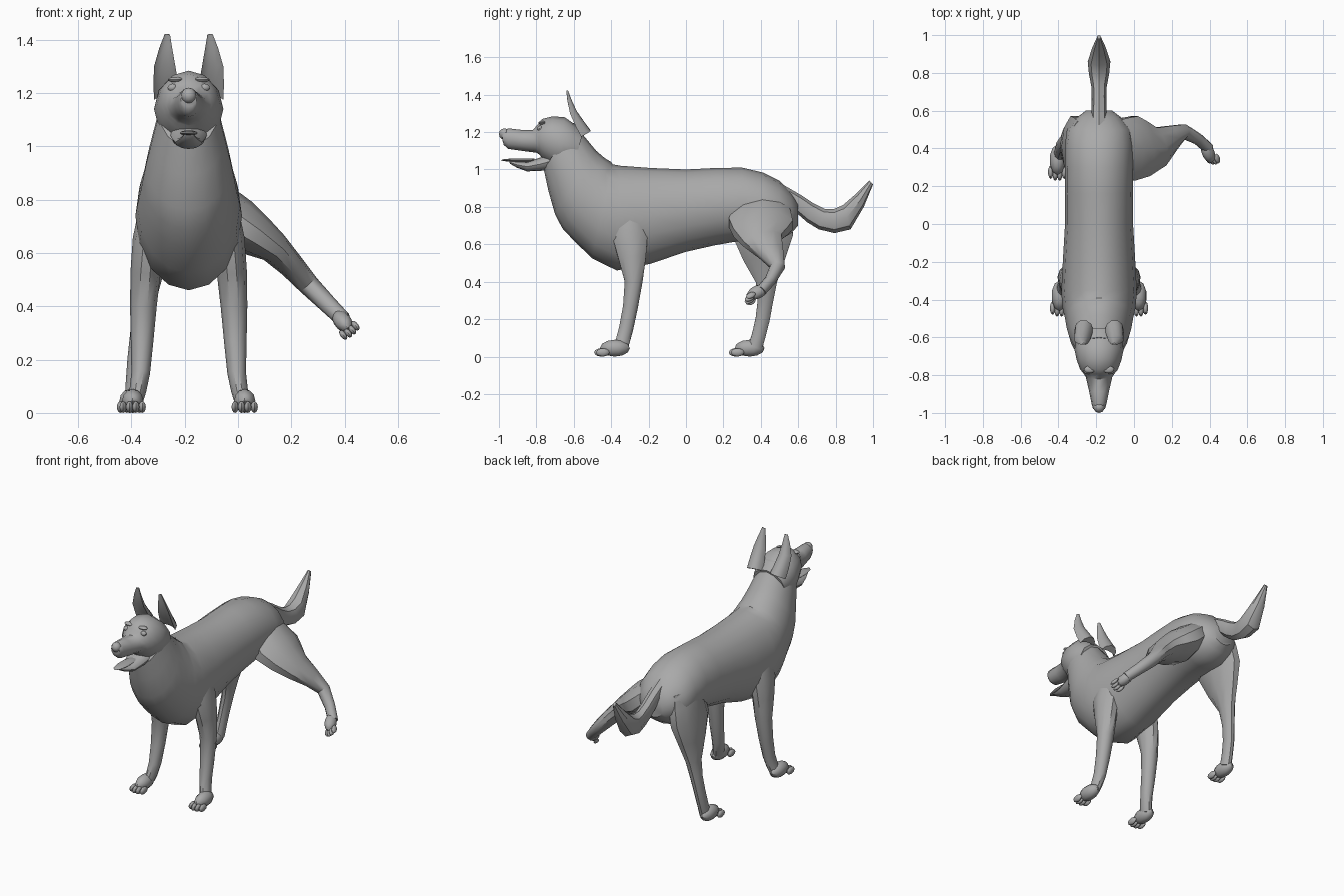
import bpy, bmesh, math
from mathutils import Vector, Matrix

cube = bpy.data.objects.get("Cube")
if cube:
    bpy.data.objects.remove(cube, do_unlink=True)

MIDDLE = -.185  # x of the dog's own centre plane

coat = bpy.data.materials.new("coat grey")
coat.use_nodes = True
coat.diffuse_color = (.4, .4, .4, 1)
shader = coat.node_tree.nodes["Principled BSDF"]
shader.inputs["Base Color"].default_value = coat.diffuse_color


def finish(name, bm):
    """Turn a bmesh into a smooth shaded object with crisp creases."""
    bmesh.ops.recalc_face_normals(bm, faces=bm.faces)
    mesh = bpy.data.meshes.new(name)
    bm.to_mesh(mesh)
    bm.free()
    mesh.materials.append(coat)
    mesh.shade_smooth()
    mesh.set_sharp_from_angle(angle=math.radians(40))
    bpy.context.collection.objects.link(bpy.data.objects.new(name, mesh))


def refine(rows):
    """Insert one station between each pair, along a flowing curve."""
    rows = [Vector(row) for row in rows]
    result = []
    for i, (here, after) in enumerate(zip(rows, rows[1:])):
        outer = rows[max(i - 1, 0)] + rows[min(i + 2, len(rows) - 1)]
        result += [here, ((here + after) * 9 - outer) / 16]
    return result + [rows[-1]]


def loft(name, rings, sides, front=1):
    """Skin a row of rings, each given as centre, side axis and depth axis."""
    bm = bmesh.new()
    loops = []
    for centre, side_axis, depth_axis in rings:
        loop = []
        for i in range(sides):
            angle = math.tau * i / sides
            depth = math.sin(angle)
            if depth < 0:
                depth *= front
            point = centre + side_axis * math.cos(angle) + depth_axis * depth
            loop.append(bm.verts.new(point))
        loops.append(loop)
    for low, high in zip(loops, loops[1:]):
        for i in range(sides):
            bm.faces.new((low[i - 1], low[i], high[i], high[i - 1]))
    bm.faces.new(loops[0])
    bm.faces.new(loops[-1])
    finish(name, bm)


def spine(name, rows, sides=12):
    """Loft on the centre plane: top y, top z, bottom y, bottom z, half width."""
    rings = []
    for top_y, top_z, low_y, low_z, half_width in refine(rows):
        top = Vector((MIDDLE, top_y, top_z))
        low = Vector((MIDDLE, low_y, low_z))
        rings.append(((top + low) / 2, Vector((half_width, 0, 0)), (top - low) / 2))
    loft(name, rings, sides)


def limb(name, rows, side, front=1):
    """Loft along a path: outward distance, y, z, half width, half depth."""
    stations = refine(rows)
    points = [Vector((MIDDLE + side * s[0], s[1], s[2])) for s in stations]
    rings = []
    for i, (point, station) in enumerate(zip(points, stations)):
        ahead = points[min(i + 1, len(points) - 1)]
        along = (ahead - points[max(i - 1, 0)]).normalized()
        backward = Vector((0, 1, 0))
        depth = (backward - along * along.y).normalized()
        rings.append((point, depth.cross(along) * station[3], depth * station[4]))
    loft(name, rings, 10, front)


def blob(name, place, size, matrix=Matrix.Identity(4)):
    """Rounded lump with three radii."""
    bm = bmesh.new()
    bmesh.ops.create_uvsphere(bm, u_segments=10, v_segments=6, radius=1)
    bm.transform(matrix @ Matrix.LocRotScale(Vector(place), None, Vector(size)))
    finish(name, bm)


def paw(name, matrix):
    """Foot pointing to local -y, with four toes set on an arc."""
    blob(name + "_pad", (0, 0, .045), (.042, .08, .045), matrix)
    for k in (-1.5, -.5, .5, 1.5):
        place = (k * .024, abs(k) * .01 - .08, .022)
        blob(name + "_toe", place, (.014, .036, .022), matrix)


# Torso and neck
spine("torso", [
    (.6, .82, .6, .7, .07),
    (.5, .94, .5, .62, .17),
    (.3, 1.01, .3, .62, .18),
    (0, 1, 0, .56, .18),
    (-.35, 1.02, -.37, .46, .2),
    (-.4, 1.04, -.6, .62, .18),
    (-.48, 1.1, -.7, .76, .16),
    (-.6, 1.25, -.76, 1, .11)], sides=16)

# Tail
spine("tail", [
    (.5, .93, .55, .79, .04),
    (.62, .86, .6, .76, .04),
    (.74, .79, .71, .68, .04),
    (.84, .81, .88, .68, .06),
    (.98, .94, 1, .92, .01)], sides=8)

# Head with the upper muzzle, nose, lower jaw and tongue
spine("head", [
    (-.55, 1.2, -.6, 1.02, .11),
    (-.65, 1.28, -.68, 1, .13),
    (-.77, 1.27, -.77, 1.06, .1),
    (-.82, 1.21, -.8, 1.09, .07),
    (-.95, 1.22, -.95, 1.11, .04),
    (-.98, 1.2, -.98, 1.15, .03)])
blob("nose", (MIDDLE, -.97, 1.19), (.03, .03, .03))
spine("lower_jaw", [
    (-.72, 1.09, -.72, 1, .07),
    (-.85, 1.04, -.85, .99, .05),
    (-.95, 1.05, -.94, 1.03, .02)])
blob("tongue", (MIDDLE, -.88, 1.05), (.035, .11, .01))

for side, word in ((1, "left"), (-1, "right")):
    # Ears with a hollow front
    limb(word + "_ear", [
        (.08, -.56, 1.18, .05, .06),
        (.09, -.62, 1.3, .04, .04),
        (.08, -.64, 1.42, .01, .01)], side, front=-.3)

    # Eyes under heavy brows
    blob(word + "_eye", (MIDDLE + side * .06, -.78, 1.22), (.02, .015, .015))
    blob(word + "_brow", (MIDDLE + side * .05, -.77, 1.25), (.03, .02, .01))

    # Front legs
    limb(word + "_front_leg", [
        (.11, -.3, .86, .05, .07),
        (.15, -.3, .65, .06, .1),
        (.17, -.28, .4, .05, .05),
        (.18, -.32, .15, .035, .04),
        (.2, -.35, .05, .03, .04)], side)
    paw(word + "_front_paw", Matrix.Translation((MIDDLE + side * .21, -.38, 0)))

# Standing hind leg
limb("right_hind_leg", [
    (.09, .43, .85, .07, .12),
    (.13, .41, .65, .07, .17),
    (.17, .43, .4, .04, .06),
    (.2, .41, .2, .03, .04),
    (.21, .37, .05, .03, .04)], -1)
paw("right_hind_paw", Matrix.Translation((MIDDLE - .22, .34, 0)))

# Raised hind leg, swung out to the side
limb("left_hind_leg", [
    (.06, .42, .82, .08, .13),
    (.18, .4, .71, .1, .18),
    (.32, .41, .62, .06, .11),
    (.45, .49, .48, .04, .04),
    (.58, .4, .35, .03, .03)], 1)
across = Vector((.8, 0, .6))
back = Vector((-.3, .8, .4)).normalized()
tilt = Matrix((across, back, across.cross(back))).transposed().to_4x4()
paw("left_hind_paw", Matrix.Translation((.41, .4, .32)) @ tilt @ Matrix.Scale(.8, 4))
